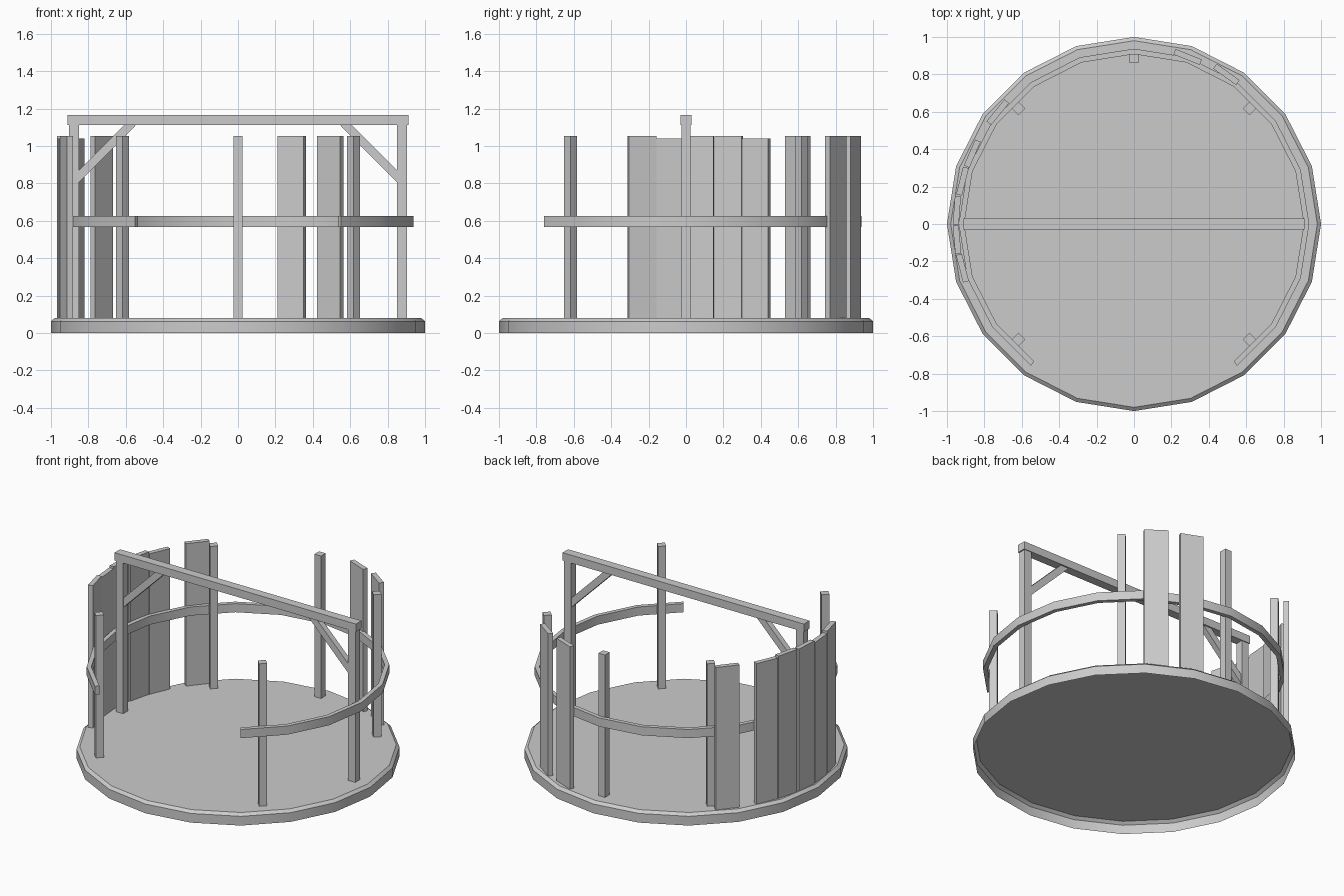
import bpy, bmesh
from math import sin, cos, radians, pi
from mathutils import Matrix, Vector

if "Cube" in bpy.data.objects:
    bpy.data.objects.remove(bpy.data.objects["Cube"])


def make_object(name, bm):
    mesh = bpy.data.meshes.new(name)
    bm.to_mesh(mesh)
    bm.free()
    obj = bpy.data.objects.new(name, mesh)
    bpy.context.collection.objects.link(obj)
    return obj


def smooth(obj):
    bpy.ops.object.select_all(action='DESELECT')
    obj.select_set(True)
    bpy.context.view_layer.objects.active = obj
    bpy.ops.object.shade_smooth_by_angle(angle=radians(30))


def box(name, center, size, rot=(0, 0, 0)):
    bm = bmesh.new()
    bmesh.ops.create_cube(bm, size=1.0, matrix=Matrix.Diagonal((*size, 1)))
    obj = make_object(name, bm)
    obj.location = center
    obj.rotation_euler = rot
    return obj


def radial_box(name, angle, r, depth, width, z0, z1, twist=0):
    a = radians(angle)
    return box(name, (r * cos(a), r * sin(a), (z0 + z1) / 2),
               (depth, width, z1 - z0), (0, 0, a + radians(twist)))


def ring_point(r, z, i):
    a = radians(18 * i)
    return Vector((r * cos(a), r * sin(a), z))


# Twenty-sided platform with a chamfered top edge, hollow underneath
bm = bmesh.new()
loops = [[bm.verts.new(ring_point(r, z, i)) for i in range(20)]
         for r, z in ((1.0, 0.0), (1.0, 0.063), (0.98, 0.08))]
for lo, hi in zip(loops, loops[1:]):
    for i in range(20):
        j = (i + 1) % 20
        bm.faces.new((lo[i], lo[j], hi[j], hi[i]))
bm.faces.new(loops[-1])
smooth(make_object("platform", bm))

# Open curved rail, with the gap at the front
bm = bmesh.new()
section = ((0.908, 0.568), (0.937, 0.568), (0.937, 0.627), (0.908, 0.627))
rows = [[bm.verts.new(ring_point(r, z, i)) for r, z in section]
        for i in range(-3, 14)]
for a, b in zip(rows, rows[1:]):
    for k in range(4):
        m = (k + 1) % 4
        bm.faces.new((a[k], a[m], b[m], b[k]))
bm.faces.new(rows[0][::-1])
bm.faces.new(rows[-1])
bmesh.ops.recalc_face_normals(bm, faces=bm.faces[:])
smooth(make_object("curved_rail", bm))

# Short posts inside the rail
for n, (angle, r) in enumerate(((-45, 0.873), (45, 0.873), (90, 0.885),
                                (135, 0.873), (225, 0.873))):
    radial_box(f"rail_post_{n}", angle, r, 0.05, 0.05, 0.08, 1.053)

# Tall frame: two posts, crossbeam, diagonal braces
for side, label in ((1, "right"), (-1, "left")):
    box(f"frame_post_{label}", (side * 0.877, 0, 0.597), (0.054, 0.05, 1.034))
    box(f"frame_brace_{label}", (side * 0.717, 0, 0.972),
        (0.43, 0.04, 0.045), (0, side * pi / 4, 0))
box("crossbeam", (0, 0, 1.139), (1.824, 0.06, 0.054))

# Upright planks outside the rail: angle, radius, top height, twist
planks = ((58.3, 0.94, 1.053, -4), (72.2, 0.938, 1.053, -4),
          (140.6, 0.942, 1.053, 0), (156.5, 0.943, 1.04, 0),
          (166, 0.945, 1.053, 0), (175.6, 0.95, 1.053, 0),
          (185, 0.95, 1.04, 0), (194.4, 0.947, 1.053, 0))
for n, (angle, r, top, twist) in enumerate(planks):
    radial_box(f"plank_{n}", angle, r, 0.032, 0.151, 0.08, top, twist)
